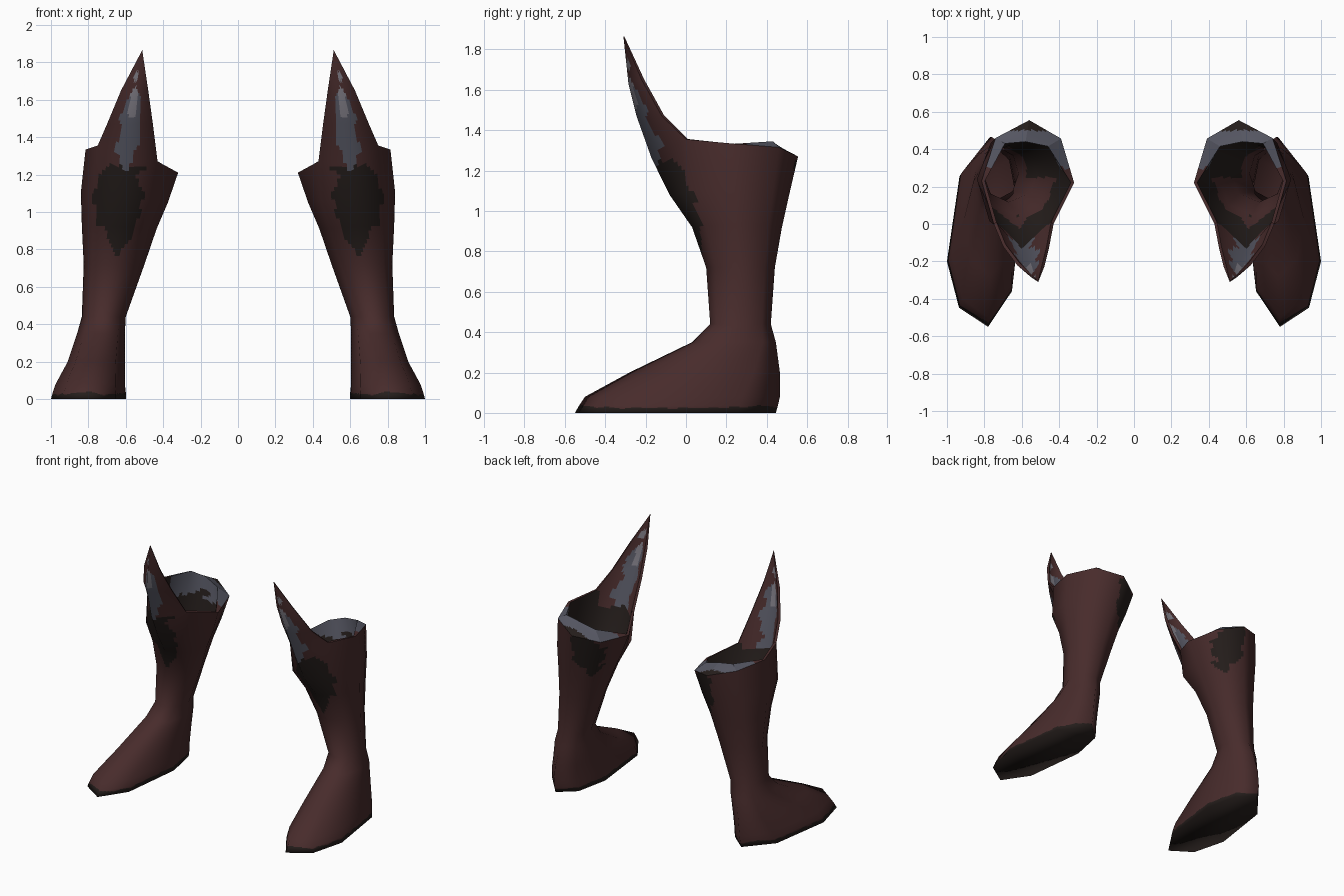
import bpy, bmesh, math
from mathutils import Vector

if "Cube" in bpy.data.objects:
    bpy.data.objects.remove(bpy.data.objects["Cube"])

COLOURS = [("oxblood leather", (0.064, 0.0245, 0.0245)), ("dark leather", (0.018, 0.0125, 0.011)),
           ("slate grey", (0.09, 0.092, 0.12)), ("pale grey", (0.2, 0.19, 0.22))]
MATS = []
for name, c in COLOURS:
    m = bpy.data.materials.new(name)
    m.diffuse_color = (*c, 1)
    m.use_nodes = True
    m.node_tree.nodes["Principled BSDF"].inputs["Base Color"].default_value = m.diffuse_color
    MATS.append(m)
LEATHER, DARK, SLATE, PALE = range(4)

# Boot sections: z, sideways tilt, then front, outer, back and inner points (x, y)
SECTIONS = [
    (0.00, 0, (.78, -.55), (1.0, -.20), (.77, .445), (.60, .10)),
    (0.035, 0, (.78, -.53), (.99, -.19), (.77, .455), (.60, .10)),
    (0.08, 0, (.78, -.50), (.975, -.16), (.77, .465), (.605, .10)),
    (0.20, 0, (.77, -.28), (.91, .02), (.76, .465), (.605, .15)),
    (0.35, 0, (.73, .03), (.86, .22), (.73, .445), (.605, .25)),
    (0.44, 0, (.72, .12), (.835, .27), (.71, .42), (.60, .27)),
    (0.72, 0, (.67, .10), (.825, .27), (.66, .44), (.50, .27)),
    (0.91, .05, (.63, .03), (.835, .25), (.62, .475), (.435, .25)),
    (1.05, .12, (.61, -.08), (.84, .24), (.59, .51), (.375, .24)),
    (1.21, .25, (.60, -.17), (.815, .23), (.56, .555), (.32, .22)),
]
# Spike sections: inner edge, front ridge, outer edge
SPIKE = [((.455, -.13, 1.47), (.58, -.245, 1.47), (.70, -.12, 1.47)),
         ((.48, -.23, 1.65), (.55, -.285, 1.63), (.625, -.22, 1.65))]
TIP = (.512, -.31, 1.865)
# Raised inner collar at the back, by rim point
COLLAR = {3: (.69, .43, 1.345), 4: (.58, .44, 1.33), 5: (.46, .415, 1.29)}
N = 8


def quarter(a, b, t):
    """Point on the elliptic quarter from a (y extreme) to b (x extreme)."""
    return (a[0] + (b[0] - a[0]) * math.sin(t), b[1] + (a[1] - b[1]) * math.cos(t))


def ring(sec):
    z, tilt, f, o, b, i = sec
    h = math.pi / 4
    pts = [f, quarter(f, o, h), o, quarter(b, o, h), b, quarter(b, i, h), i, quarter(f, i, h)]
    return [(x, y, z + tilt * (x - i[0])) for x, y in pts]


def pick_colour(c, part):
    """Worn patches chosen by position; part 0 outside, 1 lining, 2 rim."""
    x, y, z = c
    wob = 0.012 * math.sin(37 * z + 23 * x) + 0.008 * math.sin(71 * z + 50 * y)
    off = abs(x - (0.605 - max(0, z - 1.25) * 0.13))
    if part == 2:
        if y > 0.3:
            return SLATE if y < 0.5 else DARK          # collar
        return LEATHER
    if part == 1:
        if y < 0 and z > 1.22:
            if off < min(0.06, (1.74 - z) * 0.25) + wob:
                return PALE if z > 1.5 and off < 0.02 else SLATE
            return LEATHER
        if y > 0.3 and z > 1.17 + wob * 3:
            return SLATE
        return DARK if z > (0.98 if y < 0.25 else 0.6) + wob * 3 else LEATHER
    if z < 0.03 + wob * 0.5:
        return DARK                                    # sole
    if y < -0.02 and z > 1.225:                        # spike front
        if off < min(0.01 + (z - 1.22) * 0.45, 0.052, (1.72 - z) * 0.25) + wob * 0.7:
            return PALE if z > 1.5 and off < 0.018 else SLATE
        if z < 1.25 and off < 0.1 + wob:
            return DARK
    if y < 0.13 and 0.76 < z <= 1.23:                  # shin patch
        half = min(0.01 + (z - 0.77) * 0.5, 0.13, 0.13 - (z - 1.08) * 0.17)
        if abs(x - 0.64) < half + wob:
            return DARK
    if y > 0.33 and z > 0.93:                          # calf patch
        if abs(x - 0.49) < min((z - 0.93) * 0.7, 0.085) + wob:
            return DARK
    return LEATHER


def build_boot(name, side):
    bm = bmesh.new()
    nl = bm.verts.layers.float_vector.new("shade_normal")
    il = bm.faces.layers.int.new("part")
    # Foot and shaft
    rows = [[bm.verts.new(p) for p in ring(s)] for s in SECTIONS]
    rim = rows[-1]
    rim[0].co = (.60, -.17, 1.26)
    rim[1].co = (.75, .0, 1.355)
    rim[7].co = (.43, .0, 1.27)
    for lo, hi in zip(rows, rows[1:]):
        for i in range(N):
            j = (i + 1) % N
            bm.faces.new((lo[i], lo[j], hi[j], hi[i]))
    # Sole
    r = rows[0]
    bm.faces.new((r[0], r[7], r[1]))
    for i in (1, 2):
        bm.faces.new((r[i], r[8 - i], r[7 - i], r[i + 1]))
    bm.faces.new((r[3], r[5], r[4]))
    # Pointed shin guard above the rim
    prev = [rim[7], rim[0], rim[1]]
    for sec in SPIKE:
        cur = [bm.verts.new(p) for p in sec]
        for i in range(2):
            bm.faces.new((prev[i], prev[i + 1], cur[i + 1], cur[i]))
        prev = cur
    tip = bm.verts.new(TIP)
    for i in range(2):
        bm.faces.new((prev[i], prev[i + 1], tip))

    # Lining: inward copy joined along the rim
    bm.normal_update()
    outer_faces = list(bm.faces)
    border = [l for f in outer_faces for l in f.loops if l.edge.is_boundary]
    border = [(l.vert, l.link_loop_next.vert) for l in border]
    inner = {}
    for v in list(bm.verts):
        v[nl] = v.normal.copy()
        w = bm.verts.new(v.co - v.normal * (0.004 if v == tip else 0.018))
        w[nl] = -v.normal
        inner[v] = w
    for k, p in COLLAR.items():
        inner[rim[k]].co = p
    for f in outer_faces:
        bm.faces.new([inner[v] for v in reversed(f.verts)])[il] = 1
    for a, b in border:
        bm.faces.new((b, a, inner[a], inner[b]))[il] = 2

    # Finer faces for the worn patches
    bmesh.ops.subdivide_edges(bm, edges=list(bm.edges), cuts=8, use_grid_fill=True)
    for f in bm.faces:
        f.smooth = True
        f.material_index = pick_colour(f.calc_center_median(), f[il])
    if side < 0:
        for v in bm.verts:
            v.co.x = -v.co.x
            n = v[nl]
            v[nl] = Vector((-n.x, n.y, n.z))
        bmesh.ops.reverse_faces(bm, faces=list(bm.faces))
    bm.normal_update()
    # Smooth shading across the broad facets, crisp rim
    normals = []
    for f in bm.faces:
        for l in f.loops:
            n = f.normal if f[il] == 2 else Vector(l.vert[nl]).normalized()
            normals.append(tuple(n))
    bm.verts.layers.float_vector.remove(nl)
    me = bpy.data.meshes.new(name)
    bm.to_mesh(me)
    bm.free()
    for m in MATS:
        me.materials.append(m)
    me.normals_split_custom_set(normals)
    ob = bpy.data.objects.new(name, me)
    bpy.context.collection.objects.link(ob)


build_boot("right_boot", 1)
build_boot("left_boot", -1)
